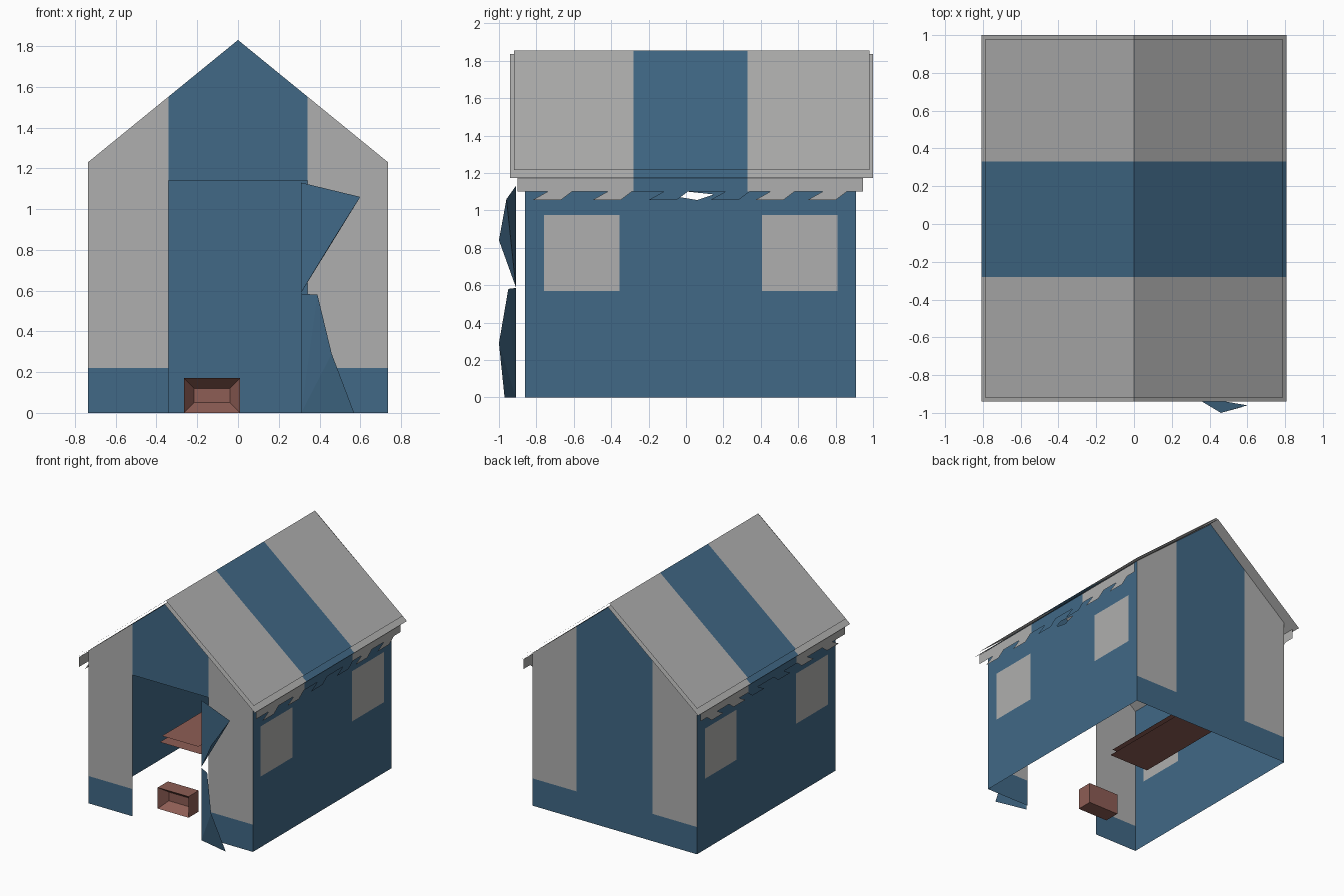
import bpy
from mathutils import Vector

cube = bpy.data.objects.get("Cube")
if cube:
    bpy.data.objects.remove(cube, do_unlink=True)


def material(name, color):
    m = bpy.data.materials.new(name)
    m.use_nodes = True
    m.diffuse_color = (*color, 1)
    m.node_tree.nodes["Principled BSDF"].inputs["Base Color"].default_value = (*color, 1)
    return m


BLUE, GREY, BROWN = 0, 1, 2
MATS = [material("canvas_blue", (0.052, 0.14, 0.24)),
        material("canvas_grey", (0.43, 0.43, 0.425)),
        material("wood_brown", (0.27, 0.11, 0.09))]


def build(name, faces):
    """Make a cloth object from (points, colour) polygons."""
    verts, polys = [], []
    for points, _ in faces:
        polys.append(range(len(verts), len(verts) + len(points)))
        verts += [Vector(p) for p in points]
    mesh = bpy.data.meshes.new(name)
    mesh.from_pydata(verts, [], [list(p) for p in polys])
    for m in MATS:
        mesh.materials.append(m)
    for poly, (_, colour) in zip(mesh.polygons, faces):
        poly.material_index = colour
    obj = bpy.data.objects.new(name, mesh)
    bpy.context.collection.objects.link(obj)
    return obj


W, FRONT, BACK = 0.735, -0.86, 0.91      # wall planes
DOOR, SKIRT, LINTEL = 0.34, 0.22, 1.14   # stripe half width and heights
APEX, SLOPE = 1.83, 0.815
STRIPE = (-0.28, 0.33)                   # blue stripe across the roof


def roof_z(x):
    return APEX - SLOPE * abs(x)


# Gable walls: grey side panels, blue skirt and centre
def gable(name, y, open_door):
    faces = []

    def add(pts, colour):
        pts = [(x, y, z) for x, z in pts]
        faces.append((pts if y < 0 else pts[::-1], colour))

    for s in (-1, 1):
        a, b = sorted((s * DOOR, s * W))
        add([(a, 0), (b, 0), (b, SKIRT), (a, SKIRT)], BLUE)
        add([(a, SKIRT), (b, SKIRT), (b, roof_z(b)), (a, roof_z(a))], GREY)
    low = LINTEL if open_door else 0
    add([(-DOOR, low), (DOOR, low), (DOOR, roof_z(DOOR)), (0, APEX),
         (-DOOR, roof_z(DOOR))], BLUE)
    build(name, faces)


gable("front_wall", FRONT, True)
gable("back_wall", BACK, False)

# Side walls with windows and a torn slit under the eaves
Y_CUTS = [FRONT, -0.76, -0.355, 0.405, 0.81, BACK]
Z_CUTS = [0, 0.57, 0.975]
TEAR_LOW = [(-0.045, 1.08), (-0.03, 1.07), (0.06, 1.055), (0.15, 1.085)]
TEAR_TOP = [(0.15, 1.085), (0.01, 1.1), (-0.045, 1.08)]

# Valance teeth start positions along y
TEETH = [-0.82, -0.5, -0.2, 0.13, 0.37, 0.65]

for s, side in ((1, "left"), (-1, "right")):
    def on_plane(pts, x):
        pts = [(s * x, y, z) for y, z in pts]
        return pts if s > 0 else pts[::-1]

    def rect(y0, y1, z0, z1, x=W):
        return on_plane([(y0, z0), (y1, z0), (y1, z1), (y0, z1)], x)

    wall = []
    for j in range(2):
        for i in range(5):
            window = j == 1 and i in (1, 3)
            wall.append((rect(Y_CUTS[i], Y_CUTS[i + 1], Z_CUTS[j], Z_CUTS[j + 1]),
                         GREY if window else BLUE))
    top = roof_z(W)
    y0, y1 = TEAR_LOW[0][0], TEAR_LOW[-1][0]
    wall.append((rect(FRONT, y0, 0.975, top), BLUE))
    wall.append((rect(y1, BACK, 0.975, top), BLUE))
    wall.append((on_plane([(y0, 0.975), (y1, 0.975)] + TEAR_LOW[::-1], W), BLUE))
    wall.append((on_plane(TEAR_TOP[::-1] + [(y1, top), (y0, top)], W), BLUE))
    build(side + "_wall", wall)

    # Ragged valance hanging from the eaves
    x = 0.79
    trim = [(rect(-0.9, STRIPE[0], 1.1, 1.18, x), GREY),
            (rect(*STRIPE, 1.1, 1.18, x), BLUE),
            (rect(STRIPE[1], 0.945, 1.1, 1.18, x), GREY)]
    for y in TEETH:
        tooth = [(y, 1.055), (y + 0.15, 1.055), (y + 0.21, 1.1), (y + 0.08, 1.1)]
        colour = BLUE if STRIPE[0] < y < STRIPE[1] else GREY
        trim.append((on_plane(tooth, x), colour))
    build(side + "_valance", trim)


# Roof: two thin striped sheets, the lower one slightly larger
def roof(name, ridge, half, eave, y0, y1):
    faces = []
    cuts = [y0, *STRIPE, y1]
    for i, colour in enumerate((GREY, BLUE, GREY)):
        a, b = cuts[i], cuts[i + 1]
        faces.append(([(0, a, ridge), (half, a, eave), (half, b, eave), (0, b, ridge)], colour))
        faces.append(([(0, b, ridge), (-half, b, eave), (-half, a, eave), (0, a, ridge)], colour))
    build(name, faces)


roof("roof_cover", 1.855, 0.785, 1.215, -0.92, 0.98)
roof("roof_lining", 1.835, 0.808, 1.172, -0.94, 1.0)

# Door curtain folded back in two flaps
HINGE = -0.91
upper = [(0.31, HINGE, 0.59), (0.46, -1.0, 0.84), (0.6, -0.96, 1.06), (0.31, HINGE, 1.13)]
lower = [(0.31, HINGE, 0), (0.57, -0.97, 0), (0.46, -1.0, 0.29),
         (0.39, -0.95, 0.58), (0.31, HINGE, 0.585)]
for name, pts in (("upper_curtain", upper), ("lower_curtain", lower)):
    build(name, [((pts[0], pts[i], pts[i + 1]), BLUE) for i in range(1, len(pts) - 1)])

# Cot: two thin sheets
cot = []
for z, inset in ((0.385, 0), (0.44, 0.02)):
    a, b = -0.44 + inset, -0.075 - inset
    cot.append(([(a, -0.37, z), (b, -0.37, z), (b, 0.45, z), (a, 0.45, z)], BROWN))
build("cot", cot)

# Crate with a recessed front
X0, X1, Y0, Y1, H = -0.265, 0.01, -0.645, -0.515, 0.17


def ring(y, d):
    return [(X0 + d, y, d), (X1 - d, y, d), (X1 - d, y, H - d), (X0 + d, y, H - d)]


rim, inner, rear = ring(Y0, 0), ring(Y0 + 0.07, 0.05), ring(Y1, 0)
crate = [(inner, BROWN), (rear[::-1], BROWN)]
for i in range(4):
    k = (i + 1) % 4
    crate.append(([rim[i], rim[k], inner[k], inner[i]], BROWN))
    crate.append(([rim[k], rim[i], rear[i], rear[k]], BROWN))
build("crate", crate)
